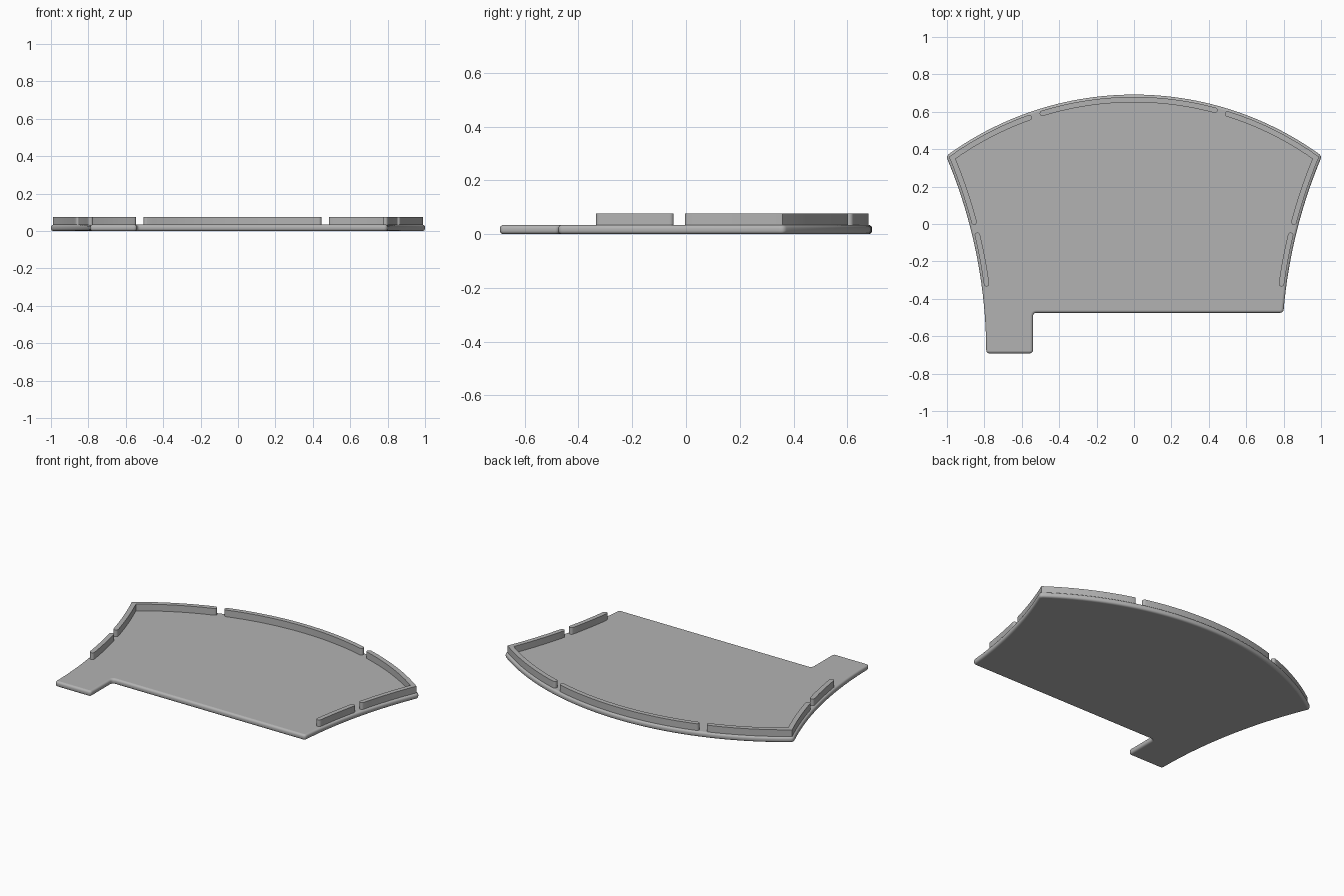
import bpy
import bmesh
import math
from mathutils import Vector

cube = bpy.data.objects.get("Cube")
if cube:
    bpy.data.objects.remove(cube)

grey = bpy.data.materials.new("plain grey")
grey.use_nodes = True
grey.diffuse_color = (0.45, 0.45, 0.45, 1)
grey.node_tree.nodes["Principled BSDF"].inputs["Base Color"].default_value = grey.diffuse_color

BACK, BACK_R = 0.692, 1.7          # back edge arc
SIDE, SIDE_R = 0.79, 2.7           # concave side arcs
FRONT, STEP, TAB_X = -0.692, -0.475, -0.54
PLATE_H, RIM_H = 0.034, 0.076
INSET, HALF = 0.027, 0.0145        # rim centreline inset and half thickness


def back_y(x, inset=0):
    return BACK - BACK_R + math.sqrt((BACK_R - inset) ** 2 - x * x)


def side_x(y, inset=0):
    return SIDE + SIDE_R - math.sqrt((SIDE_R + inset) ** 2 - (y - FRONT) ** 2)


def corner(inset=0):
    x = 0.95
    for _ in range(40):
        x = side_x(back_y(x, inset), inset)
    return x, back_y(x, inset)


def steps(a, b, n):
    return [a + (b - a) * i / n for i in range(n + 1)]


def back_path(x0, x1, inset=0, n=24):
    return [Vector((x, back_y(x, inset))) for x in steps(x0, x1, n)]


def side_path(sign, y0, y1, inset=0, n=20):
    return [Vector((sign * side_x(y, inset), y)) for y in steps(y0, y1, n)]


def miter(prev, p, nxt):
    """Left-hand offset vector of unit distance at a path point."""
    dirs = [(b - a).normalized() for a, b in ((prev, p), (p, nxt)) if (b - a).length > 1e-7]
    normals = [Vector((-d.y, d.x)) for d in dirs]
    m = sum(normals, Vector((0, 0))).normalized()
    return m / m.dot(normals[0])


def fillet(points, radius=0.02, n=6):
    """Round every sharp corner of a closed outline."""
    out = []
    for i, p in enumerate(points):
        a, b = points[i - 1] - p, points[(i + 1) % len(points)] - p
        if a.angle(b) > math.radians(150):
            out.append(p)
            continue
        a, b = p + a.normalized() * radius, p + b.normalized() * radius
        out += [a * (1 - t) ** 2 + p * 2 * t * (1 - t) + b * t * t for t in steps(0, 1, n)]
    return out


def ribbon(path, half, n=8):
    """Closed outline of a round-ended strip along a path."""
    last = len(path) - 1
    off = [miter(path[max(i - 1, 0)], p, path[min(i + 1, last)]) * half
           for i, p in enumerate(path)]

    def cap(p, start, direction):
        return [p + start * math.cos(t) + direction * math.sin(t) * half
                for t in steps(0, math.pi, n)[1:-1]]

    left = [p + o for p, o in zip(path, off)]
    right = [p - o for p, o in zip(path, off)]
    end = cap(path[-1], off[-1], (path[-1] - path[-2]).normalized())
    begin = cap(path[0], -off[0], (path[0] - path[1]).normalized())
    return left + end + right[::-1] + begin


def solid(name, outline, profile):
    """Stack inset copies of an outline at the (inset, z) steps of a profile."""
    area = sum(outline[i - 1].cross(p) for i, p in enumerate(outline))
    if area < 0:
        outline = outline[::-1]
    count = len(outline)
    inward = [miter(outline[i - 1], p, outline[(i + 1) % count]) for i, p in enumerate(outline)]
    bm = bmesh.new()
    rings = [[bm.verts.new((*(p + m * d), z)) for p, m in zip(outline, inward)]
             for d, z in profile]
    for low, high in zip(rings, rings[1:]):
        for i in range(count):
            j = (i + 1) % count
            bm.faces.new((low[i], low[j], high[j], high[i]))
    bm.faces.new(rings[0][::-1])
    bm.faces.new(rings[-1])
    mesh = bpy.data.meshes.new(name)
    bm.to_mesh(mesh)
    bm.free()
    mesh.materials.append(grey)
    obj = bpy.data.objects.new(name, mesh)
    bpy.context.collection.objects.link(obj)
    bpy.ops.object.select_all(action="DESELECT")
    obj.select_set(True)
    bpy.context.view_layer.objects.active = obj
    bpy.ops.object.shade_smooth_by_angle(angle=math.radians(40))
    for face in mesh.polygons:
        if len(face.vertices) > 4:
            face.use_smooth = False
    return obj


# Base plate with a front tab and rounded rim
cx, cy = corner()
plate = (back_path(-cx, cx, n=48)
         + side_path(1, cy, STEP)[1:]
         + [Vector((TAB_X, STEP)), Vector((TAB_X, FRONT))]
         + side_path(-1, FRONT, cy)[:-1])
r = 0.013
quarter = [(r * (1 - math.cos(t)), r * math.sin(t)) for t in steps(0, math.pi / 2, 4)]
edge = [(d, r - h) for d, h in quarter[::-1]] + [(d, PLATE_H - r + h) for d, h in quarter]
solid("base_plate", fillet(plate), edge)

# Raised rim segments with gaps between them
kx, ky = corner(INSET)
segments = {
    "back_rim": back_path(-0.49, 0.432, INSET, 32),
    "right_corner_rim": side_path(-1, 0.01, ky, INSET, 10) + back_path(-kx, -0.56, INSET, 12)[1:],
    "left_corner_rim": back_path(0.5, kx, INSET, 12) + side_path(1, ky, 0.01, INSET, 10)[1:],
    "right_side_rim": side_path(-1, -0.32, -0.06, INSET, 8),
    "left_side_rim": side_path(1, -0.32, -0.06, INSET, 8),
}
for name, path in segments.items():
    solid(name, ribbon(path, HALF), [(0, PLATE_H - 0.006), (0, RIM_H)])
